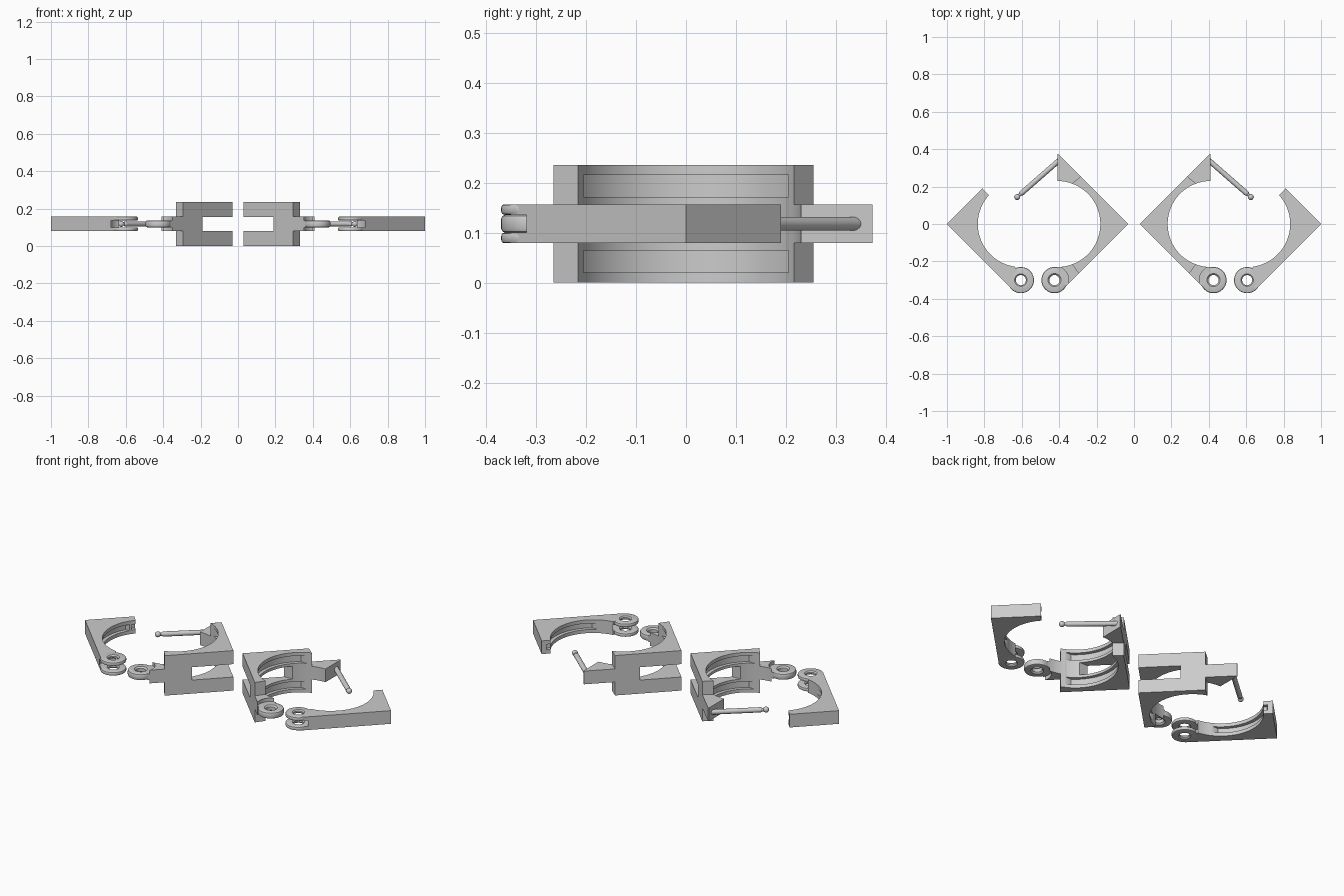
import bpy, bmesh, math
from mathutils import Vector

if "Cube" in bpy.data.objects:
    bpy.data.objects.remove(bpy.data.objects["Cube"])

ZC = 0.118          # mid height of all parts
IC, OC = 0.41, 0.605  # bore centres of the inner and outer halves
R = 0.23            # bore radius


def arc(cx, cy, r, a0, a1, n=32):
    return [(cx + r * math.cos(math.radians(a0 + (a1 - a0) * i / n)),
             cy + r * math.sin(math.radians(a0 + (a1 - a0) * i / n))) for i in range(n + 1)]


def prism(name, pts, z0, z1):
    bm = bmesh.new()
    f = bm.faces.new([bm.verts.new((x, y, z0)) for x, y in pts])
    top = bmesh.ops.extrude_face_region(bm, geom=[f])
    bmesh.ops.translate(bm, vec=(0, 0, z1 - z0),
                        verts=[v for v in top['geom'] if isinstance(v, bmesh.types.BMVert)])
    bmesh.ops.recalc_face_normals(bm, faces=bm.faces[:])
    me = bpy.data.meshes.new(name)
    bm.to_mesh(me)
    bm.free()
    ob = bpy.data.objects.new(name, me)
    bpy.context.collection.objects.link(ob)
    return ob


def apply(ob, mod):
    bpy.ops.object.select_all(action='DESELECT')
    bpy.context.view_layer.objects.active = ob
    ob.select_set(True)
    bpy.ops.object.modifier_apply(modifier=mod.name)


def boolean(ob, other, op='DIFFERENCE'):
    m = ob.modifiers.new('bool', 'BOOLEAN')
    m.operation, m.object, m.solver = op, other, 'EXACT'
    apply(ob, m)
    bpy.data.objects.remove(other)


def finish(ob, mirror=True):
    bpy.ops.object.select_all(action='DESELECT')
    bpy.context.view_layer.objects.active = ob
    ob.select_set(True)
    bpy.ops.object.shade_smooth_by_angle(angle=math.radians(30))
    m = ob.modifiers.new('mirror', 'MIRROR')
    m.use_mirror_merge = False
    apply(ob, m)


def ring(name, cx, cy, z0, z1, ro=0.07, ri=0.027, n=40):
    """Knuckle with rounded rims: a lathed cross-section."""
    b = min(0.008, (z1 - z0) * 0.3)
    prof = [(ri, z0 + b), (ri + b, z0), (ro - b, z0), (ro - b * .3, z0 + b * .3), (ro, z0 + b),
            (ro, z1 - b), (ro - b * .3, z1 - b * .3), (ro - b, z1), (ri + b, z1), (ri, z1 - b)]
    bm = bmesh.new()
    rows = [[bm.verts.new((cx + r * math.cos(2 * math.pi * i / n),
                           cy + r * math.sin(2 * math.pi * i / n), z)) for r, z in prof] for i in range(n)]
    k = len(prof)
    for i in range(n):
        for j in range(k):
            bm.faces.new((rows[i][j], rows[(i + 1) % n][j],
                          rows[(i + 1) % n][(j + 1) % k], rows[i][(j + 1) % k]))
    bmesh.ops.recalc_face_normals(bm, faces=bm.faces[:])
    me = bpy.data.meshes.new(name)
    bm.to_mesh(me)
    bm.free()
    ob = bpy.data.objects.new(name, me)
    bpy.context.collection.objects.link(ob)
    return ob


def channel(cx, z0, z1, r, y0, y1):
    """Cutter for a groove running round the bore: a disc clipped in y."""
    def side(s, a0, a1):
        return arc(cx, 0, r, a0, a1)
    b0, b1 = math.degrees(math.asin(y0 / r)), math.degrees(math.asin(y1 / r))
    pts = side(1, b0, b1) + side(-1, 180 - b1, 180 - b0)
    return prism('cutter', pts, z0, z1)


# Wide double band of the inner half
band = prism('inner_band', [(0.295, -0.265), (0.03, 0), (0.285, 0.255)]
             + arc(IC, 0, R, 110, 250, 48), 0, 2 * ZC)
slot = prism('cutter', [(-0.1, -0.16), (0.4, -0.16), (0.4, 0.16), (-0.1, 0.16)], 0.08, 0.156)
boolean(band, slot)
for z0, z1 in ((0.02, 0.064), (0.172, 0.216)):
    boolean(band, channel(IC, z0, z1, 0.25, -0.205, 0.205))
finish(band)

# Narrow arm that carries the ear wire
tip = prism('wire_arm', [(0.27, 0.24), (0.405, 0.373), (0.41, 0.373)]
            + arc(IC, 0, R, 90, 118, 12), 0.079, 0.157)
finish(tip)

# Narrow arm that carries the hinge tongue, scooped to clear the fork
arm = prism('hinge_arm', [(0.28, -0.25), (0.36, -0.33), (0.41, -0.3)]
            + arc(IC, 0, R, 270, 242, 12), 0.079, 0.157)
for z0, z1 in ((0.05, 0.1), (0.136, 0.19)):
    boolean(arm, prism('cutter', arc(0.425, -0.3, 0.076, 0, 351, 39), z0, z1))
boolean(arm, prism('cutter', arc(0.425, -0.3, 0.05, 0, 351, 39), 0.05, 0.19))
finish(arm)
finish(ring('hinge_tongue', 0.425, -0.3, 0.1, 0.136))

# Ear wire with a groove and a ball end
a, b = Vector((0.395, 0.345, ZC)), Vector((0.635, 0.135, ZC))
d = b - a
bm = bmesh.new()
L = d.length
prof = [(0, 0), (0.014, 0), (0.014, L - 0.042), (0.009, L - 0.034), (0.009, L - 0.028)]
prof += [(0.016 * math.sin(t), L - 0.014 - 0.016 * math.cos(t)) for t in
         [math.radians(40 + 14 * i) for i in range(11)]]
vs = [bm.verts.new((r, 0, z)) for r, z in prof]
es = [bm.edges.new(p) for p in zip(vs, vs[1:])]
bmesh.ops.spin(bm, geom=vs + es, cent=(0, 0, 0), axis=(0, 0, 1), angle=2 * math.pi, steps=20)
bmesh.ops.remove_doubles(bm, verts=bm.verts[:], dist=1e-5)
bmesh.ops.recalc_face_normals(bm, faces=bm.faces[:])
rot = Vector((0, 0, 1)).rotation_difference(d).to_matrix()
for v in bm.verts:
    v.co = rot @ v.co + a
me = bpy.data.meshes.new('ear_wire')
bm.to_mesh(me)
bm.free()
wire = bpy.data.objects.new('ear_wire', me)
bpy.context.collection.objects.link(wire)
finish(wire)

# Narrow outer half
outer = prism('outer_band', [(0.81, 0.19), (1, 0), (0.65, -0.35), (0.6, -0.3)]
              + arc(OC, 0, R, -82, 42, 44), 0.079, 0.157)
boolean(outer, channel(OC, 0.1, 0.136, 0.25, -0.2, 0.125))
boolean(outer, prism('cutter', arc(0.605, -0.3, 0.078, 0, 351, 39), 0.1, 0.136))
boolean(outer, prism('cutter', arc(0.605, -0.3, 0.05, 0, 351, 39), 0.05, 0.19))
# Notch in the free end that catches the wire
boolean(outer, prism('cutter', [(0.765, 0.15), (0.785, 0.13), (0.805, 0.15), (0.785, 0.18)], 0.102, 0.134))
finish(outer)

# Hinge fork of the outer half
finish(ring('hinge_fork_lower', 0.605, -0.3, 0.079, 0.1))
finish(ring('hinge_fork_upper', 0.605, -0.3, 0.136, 0.157))
